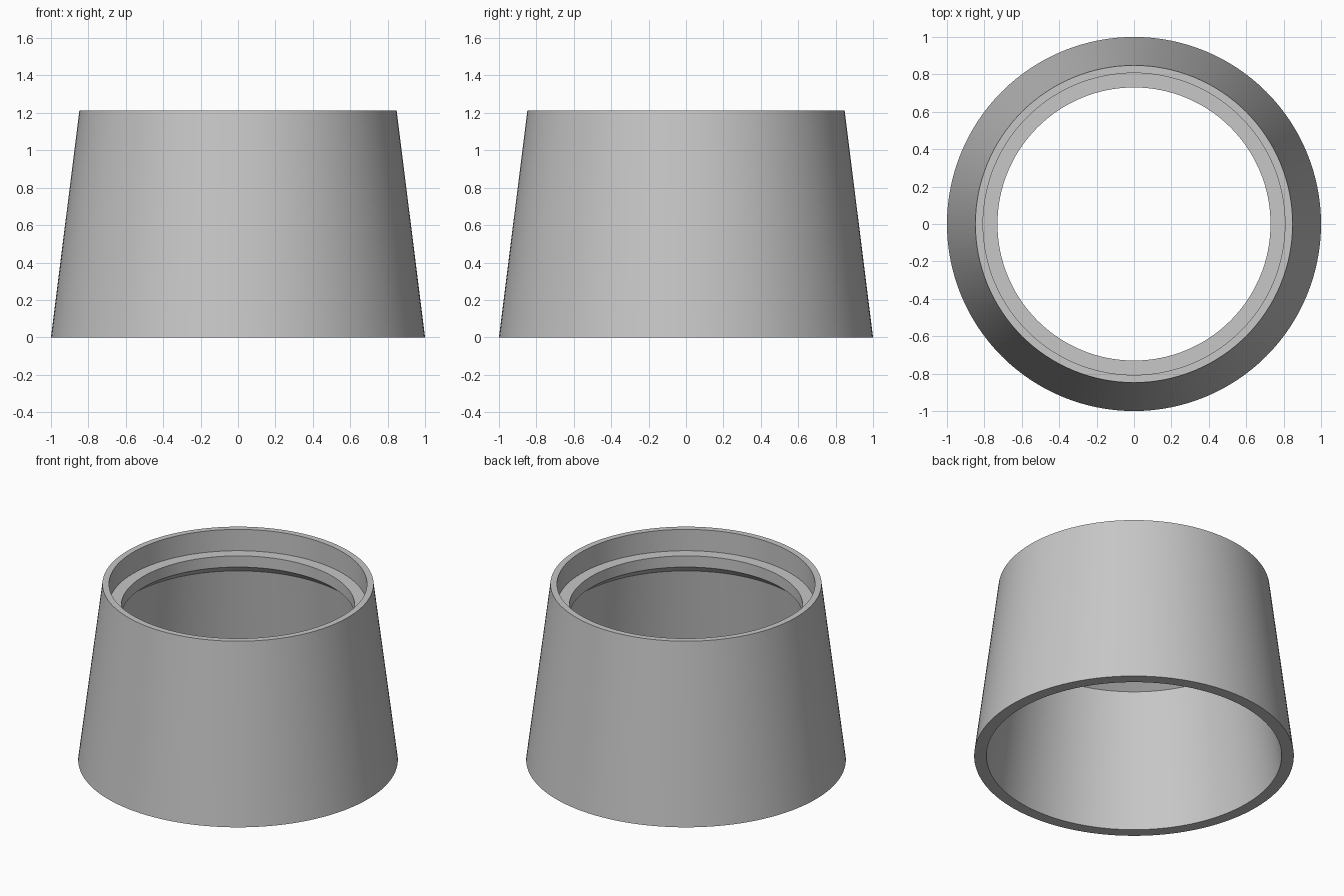
import bpy, bmesh, math
from mathutils import Vector

cube = bpy.data.objects.get("Cube")
if cube:
    bpy.data.objects.remove(cube, do_unlink=True)

SEGMENTS = 128

# Plain grey material
grey = bpy.data.materials.new("light_grey")
grey.use_nodes = True
colour = (0.57, 0.57, 0.57, 1)
grey.diffuse_color = colour
grey.node_tree.nodes["Principled BSDF"].inputs["Base Color"].default_value = colour


def lathe(name, profile, material):
    """Revolve a closed (radius, height) profile around the z axis."""
    bm = bmesh.new()
    verts = [bm.verts.new((r, 0, z)) for r, z in profile]
    edges = [bm.edges.new((v, verts[i - 1])) for i, v in enumerate(verts)]
    bmesh.ops.spin(bm, geom=verts + edges, cent=Vector(), axis=(0, 0, 1),
                   angle=math.tau, steps=SEGMENTS, use_merge=True)
    bmesh.ops.remove_doubles(bm, verts=bm.verts, dist=0.0001)
    bmesh.ops.recalc_face_normals(bm, faces=bm.faces)
    mesh = bpy.data.meshes.new(name)
    bm.to_mesh(mesh)
    bm.free()
    mesh.materials.append(material)
    obj = bpy.data.objects.new(name, mesh)
    bpy.context.collection.objects.link(obj)
    bpy.ops.object.select_all(action="DESELECT")
    obj.select_set(True)
    bpy.context.view_layer.objects.active = obj
    bpy.ops.object.shade_smooth_by_angle(angle=math.radians(25))
    return obj


# Tapered sleeve: outer wall, rim, recessed seat, inner lip, chamfer, bore
lathe("tapered_collar", [
    (1.0, 0), (0.848, 1.214),        # outer wall
    (0.807, 1.214), (0.807, 1.067),  # rim and recess wall
    (0.73, 1.067), (0.73, 0.99),     # seat and lip
    (0.806, 0.928), (0.923, 0),      # chamfer under the lip and bore
], grey)
